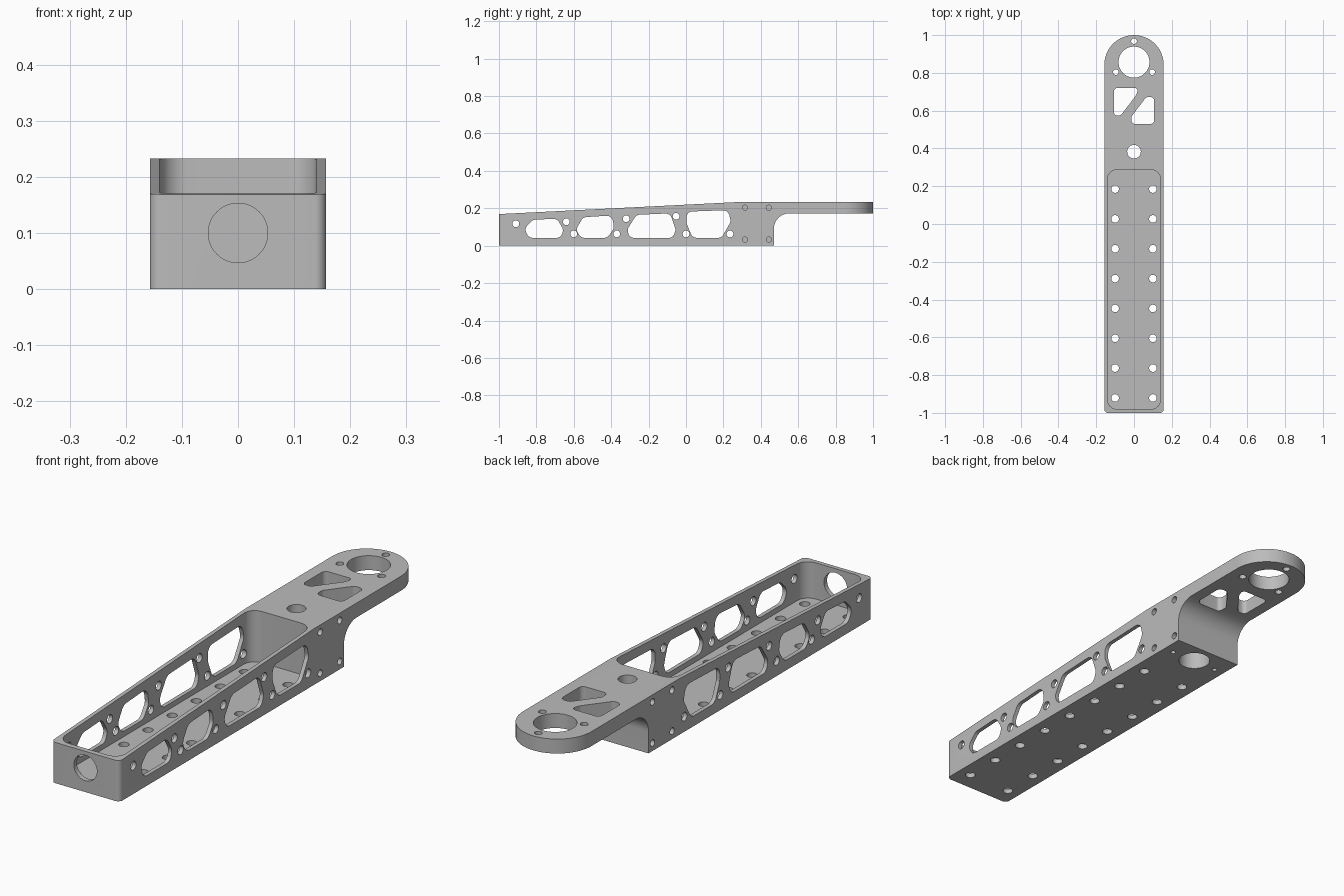
import bpy, bmesh, math
from mathutils import Vector

cube = bpy.data.objects.get("Cube")
if cube:
    bpy.data.objects.remove(cube, do_unlink=True)

# one machined grey metal
metal = bpy.data.materials.new("machined_grey")
metal.use_nodes = True
grey = (0.5, 0.5, 0.5, 1)
metal.diffuse_color = grey
metal.node_tree.nodes["Principled BSDF"].inputs["Base Color"].default_value = grey


def circle(u, v, r, n=32):
    return [(u + r * math.cos(2 * math.pi * i / n), v + r * math.sin(2 * math.pi * i / n)) for i in range(n)]


def rounded(points, radii, steps=8):
    """Polygon with each corner replaced by a tangent arc."""
    pts = [Vector(p) for p in points]
    if not isinstance(radii, (list, tuple)):
        radii = [radii] * len(pts)
    out = []
    for i, p in enumerate(pts):
        r = radii[i]
        if r == 0:
            out.append(tuple(p))
            continue
        ea, eb = pts[i - 1] - p, pts[(i + 1) % len(pts)] - p
        a, b = ea.normalized(), eb.normalized()
        half = a.angle(b) / 2
        t = min(r / math.tan(half), 0.48 * ea.length, 0.48 * eb.length)
        r = t * math.tan(half)
        c = p + (a + b).normalized() * (r / math.sin(half))
        s, e = p + a * t - c, p + b * t - c
        turn = math.atan2(s.x * e.y - s.y * e.x, s.dot(e))
        for k in range(steps + 1):
            w = turn * k / steps
            out.append((c.x + s.x * math.cos(w) - s.y * math.sin(w),
                        c.y + s.x * math.sin(w) + s.y * math.cos(w)))
    return out


def prisms(name, axis, items):
    """One object of extruded loops: items are (loop, low, high) along axis."""
    place = {"x": lambda u, v, w: (w, u, v),
             "y": lambda u, v, w: (u, w, v),
             "z": lambda u, v, w: (u, v, w)}[axis]
    bm = bmesh.new()
    for loop, lo, hi in items:
        a = [bm.verts.new(place(u, v, lo)) for u, v in loop]
        b = [bm.verts.new(place(u, v, hi)) for u, v in loop]
        bm.faces.new(a)
        bm.faces.new(b[::-1])
        for i in range(len(a)):
            bm.faces.new((a[i - 1], a[i], b[i], b[i - 1]))
    bmesh.ops.recalc_face_normals(bm, faces=bm.faces)
    mesh = bpy.data.meshes.new(name)
    bm.to_mesh(mesh)
    bm.free()
    mesh.materials.append(metal)
    ob = bpy.data.objects.new(name, mesh)
    bpy.context.collection.objects.link(ob)
    return ob


def combine(target, tool, operation):
    mod = target.modifiers.new(tool.name, "BOOLEAN")
    mod.operation, mod.solver, mod.object = operation, "EXACT", tool
    bpy.context.view_layer.update()
    mesh = bpy.data.meshes.new_from_object(target.evaluated_get(bpy.context.evaluated_depsgraph_get()))
    target.modifiers.clear()
    target.data = mesh
    bpy.data.objects.remove(tool, do_unlink=True)


W = 0.157

# side silhouette: sloped tray, solid block, thin arm with a curved throat
side = rounded([(-1, 0), (0.47, 0), (0.47, 0.173), (1, 0.173), (1, 0.233), (0.27, 0.233), (-1, 0.169)],
               [0, 0, 0.125, 0, 0, 0, 0], 16)
arm = prisms("arm_body", "x", [(side, -0.3, 0.3)])

# plan outline: small front corners, round tip
tip = [(W * math.cos(math.pi * i / 48), 0.843 + W * math.sin(math.pi * i / 48)) for i in range(49)]
plan = rounded([(-W, -1), (W, -1)] + tip, [0.02, 0.02] + [0] * 49)
combine(arm, prisms("plan_outline", "z", [(plan, -0.1, 0.4)]), "INTERSECT")

# open tray pocket
pocket = rounded([(-0.14, -0.98), (0.14, -0.98), (0.14, 0.287), (-0.14, 0.287)], 0.05)
combine(arm, prisms("tray_pocket", "z", [(pocket, 0.02, 0.4)]), "DIFFERENCE")

# side windows and screw holes through both walls
windows = [
    [(-.82, .138), (-.69, .145), (-.655, .085), (-.67, .042), (-.84, .042), (-.865, .09)],
    [(-.55, .152), (-.395, .162), (-.385, .095), (-.42, .042), (-.56, .042), (-.59, .085)],
    [(-.265, .165), (-.085, .173), (-.055, .085), (-.07, .042), (-.30, .042), (-.315, .085)],
    [(.003, .182), (.225, .19), (.24, .13), (.19, .042), (.035, .042), (.003, .12)],
]
cuts = [(rounded(w, 0.035), -0.3, 0.3) for w in windows]
for y, z in [(-.91, .117), (-.64, .128), (-.6, .063), (-.37, .063),
             (-.32, .144), (-.053, .157), (0, .063), (.235, .063)]:
    cuts.append((circle(y, z, 0.018), -0.3, 0.3))
# blind screw holes in the block sides
for y in (0.315, 0.443):
    for z in (0.033, 0.203):
        cuts += [(circle(y, z, 0.014), 0.11, 0.3), (circle(y, z, 0.014), -0.3, -0.11)]
combine(arm, prisms("side_cuts", "x", cuts), "DIFFERENCE")

# vertical holes: tray floor rows, block bore, tip bearing and its screws
cuts = [(circle(s * 0.1, 0.185 - 0.158 * i, 0.02), -0.1, 0.1) for s in (-1, 1) for i in range(8)]
cuts += [(circle(0, 0.383, 0.036), -0.1, 0.4), (circle(0, 0.857, 0.082, 64), -0.1, 0.4)]
cuts += [(circle(x, y, 0.015), -0.1, 0.4) for x, y in [(0, .968), (-.096, .804), (.096, .804)]]
# lightening cut-outs either side of a diagonal rib
for shape in ([(-.107, .72), (.025, .72), (.01, .68), (-.07, .575), (-.107, .575)],
              [(.107, .672), (.065, .672), (-.013, .57), (-.013, .53), (.107, .53)]):
    cuts.append((rounded(shape, 0.02), -0.1, 0.4))
combine(arm, prisms("vertical_cuts", "z", cuts), "DIFFERENCE")

# counterbore and blind screw holes under the block
cuts = [(circle(0, 0.383, 0.063, 48), -0.1, 0.19)]
cuts += [(circle(s * 0.11, 0.38, 0.01), -0.1, 0.06) for s in (-1, 1)]
combine(arm, prisms("underside_cuts", "z", cuts), "DIFFERENCE")

# cable hole in the front wall
combine(arm, prisms("front_hole", "y", [(circle(0, 0.1, 0.053, 48), -1.1, -0.9)]), "DIFFERENCE")

# smooth curved walls, keep machined edges crisp
bpy.ops.object.select_all(action="DESELECT")
arm.select_set(True)
bpy.context.view_layer.objects.active = arm
bpy.ops.object.shade_smooth_by_angle(angle=math.radians(30))
